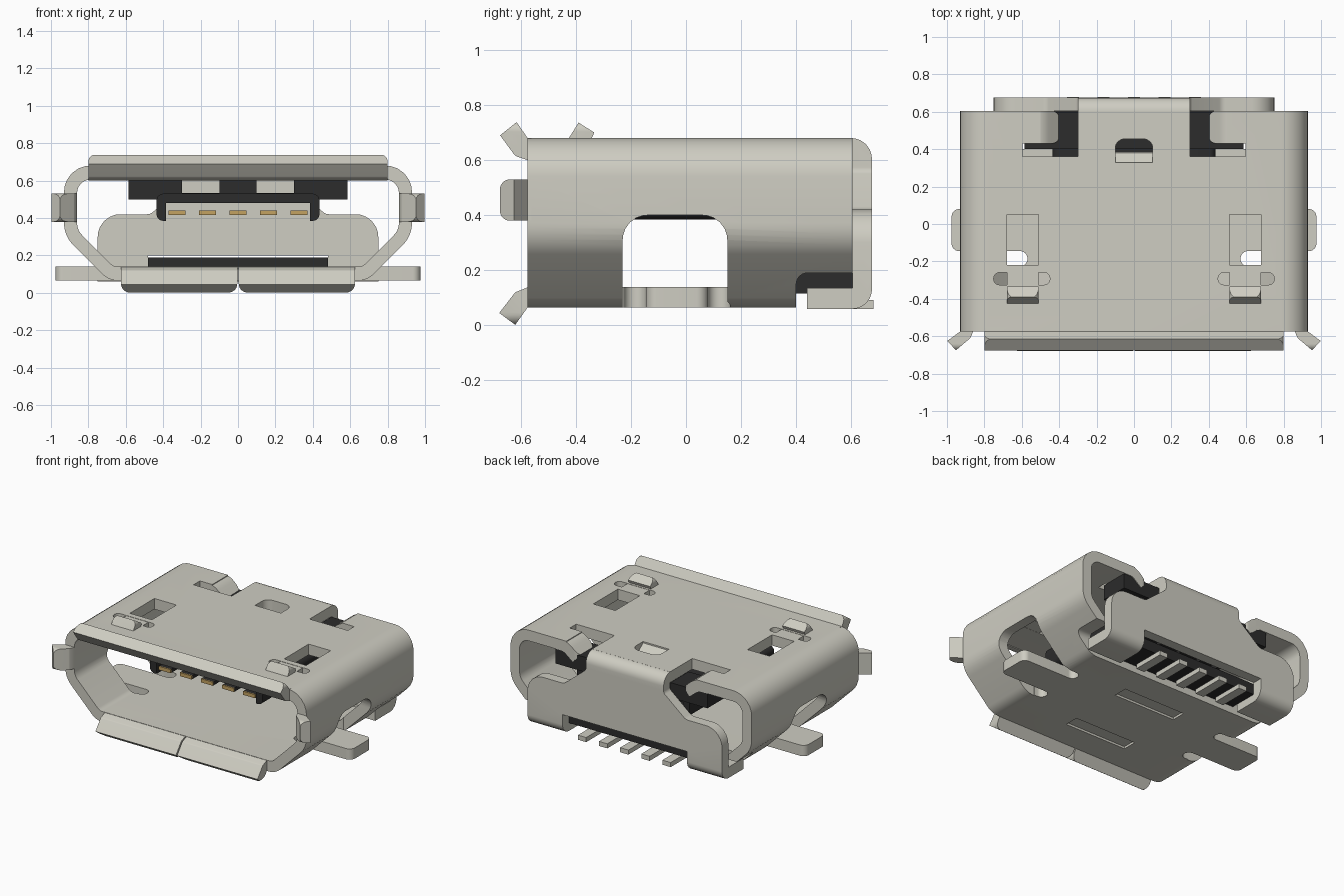
import bpy, bmesh, math
from mathutils import Vector

old = bpy.data.objects.get("Cube")
if old:
    bpy.data.objects.remove(old)


def material(name, rgb):
    m = bpy.data.materials.new(name)
    m.use_nodes = True
    m.diffuse_color = (*rgb, 1)
    m.node_tree.nodes["Principled BSDF"].inputs["Base Color"].default_value = (*rgb, 1)
    return m


METAL = material("warm_grey_metal", (0.62, 0.61, 0.54))
DARK = material("black_plastic", (0.025, 0.025, 0.025))
GOLD = material("gold_contact", (0.55, 0.36, 0.12))


def rounded(points, steps=6):
    """Points are (u, v) or (u, v, radius); corners with a radius become arcs."""
    out = []
    for i, p in enumerate(points):
        c = Vector(p[:2])
        if len(p) == 2:
            out.append(c)
            continue
        a = (Vector(points[i - 1][:2]) - c).normalized()
        b = (Vector(points[(i + 1) % len(points)][:2]) - c).normalized()
        half = a.angle(b) / 2
        mid = c + (a + b).normalized() * (p[2] / math.sin(half))
        s = c + a * (p[2] / math.tan(half)) - mid
        e = c + b * (p[2] / math.tan(half)) - mid
        for k in range(steps + 1):
            t = k / steps
            out.append(mid + (s * (1 - t) + e * t).normalized() * p[2])
    return out


def prism(name, points, axis, lo, hi, mat=METAL):
    """Extrude a 2D outline along x (y,z), y (x,z) or z (x,y)."""
    place = {"x": lambda u, v, w: (w, u, v),
             "y": lambda u, v, w: (u, w, v),
             "z": lambda u, v, w: (u, v, w)}[axis]
    bm = bmesh.new()
    pts = rounded(points)
    ends = [[bm.verts.new(place(p.x, p.y, w)) for p in pts] for w in (lo, hi)]
    bm.faces.new(ends[0])
    bm.faces.new(ends[1][::-1])
    for i in range(len(pts)):
        j = (i + 1) % len(pts)
        bm.faces.new((ends[0][i], ends[0][j], ends[1][j], ends[1][i]))
    bmesh.ops.recalc_face_normals(bm, faces=bm.faces)
    me = bpy.data.meshes.new(name)
    bm.to_mesh(me)
    bm.free()
    me.materials.append(mat)
    ob = bpy.data.objects.new(name, me)
    bpy.context.collection.objects.link(ob)
    return ob


def rect(u0, u1, v0, v1, r=0.0):
    pts = [(u0, v0), (u1, v0), (u1, v1), (u0, v1)]
    return [(*p, r) for p in pts] if r else pts


def box(name, x0, x1, y0, y1, z0, z1, mat=METAL):
    return prism(name, rect(x0, x1, y0, y1), "z", z0, z1, mat)


def combine(ob, other, operation="DIFFERENCE"):
    mod = ob.modifiers.new("cut", "BOOLEAN")
    mod.operation, mod.object, mod.solver = operation, other, "EXACT"
    bpy.context.view_layer.objects.active = ob
    bpy.ops.object.modifier_apply(modifier=mod.name)
    bpy.data.objects.remove(other)


def mirrored(half):
    return half + [(-p[0], *p[1:]) for p in reversed(half)]


def flip(points, s):
    return [(s * p[0], *p[1:]) for p in points]


def span(s, a, b):
    return sorted((s * a, s * b))


# Folded metal shell: D-shaped tube
shell = prism("shell", mirrored([(0.93, 0.68, 0.14), (0.93, 0.305, 0.16), (0.69, 0.065, 0.12)]),
              "y", -0.575, 0.605)
combine(shell, prism("bore", mirrored([(0.86, 0.605, 0.07), (0.86, 0.335, 0.09), (0.665, 0.14, 0.05)]),
                     "y", -0.8, 0.8))

# Floor stops short of the rear; shallow recesses under the floor
combine(shell, prism("rear_floor_cut", [(0.4, -0.1), (0.4, 0.19, 0.04), (0.8, 0.19), (0.8, -0.1)],
                     "x", -1.2, 1.2))
for y in (-0.33, 0.15):
    combine(shell, box("floor_recess", -0.24, 0.24, y - 0.05, y + 0.05, 0, 0.08))

# Small centre slot in the roof with its bent tongue
combine(shell, prism("roof_slot", [(-0.1, 0.33), (0.1, 0.33), (0.1, 0.455, 0.05), (-0.1, 0.455, 0.05)],
                     "z", 0.56, 0.8))
prism("roof_slot_tab", [(0.32, 0.678), (0.32, 0.607), (0.385, 0.607), (0.375, 0.635)], "x", -0.1, 0.1)

for s in (1, -1):
    side = "left" if s > 0 else "right"
    # Side window, with round-ended slots in the floor beside the solder tab
    combine(shell, prism("window", [(-0.23, -0.1), (0.15, -0.1), (0.15, 0.40, 0.09), (-0.23, 0.40, 0.09)],
                         "x", *span(s, 0.63, 1.2)))
    for y in (-0.225, 0.08):
        combine(shell, prism("floor_slot", rect(*span(s, 0.57, 0.72), y, y + 0.08, 0.038), "z", 0, 0.3))
    # Roof latch openings
    combine(shell, prism("latch_hole", rect(*span(s, 0.51, 0.68), -0.22, 0.05), "z", 0.56, 0.8))
    combine(shell, prism("latch_ears", rect(*span(s, 0.45, 0.75), -0.325, -0.26, 0.03), "z", 0.56, 0.8))
    # Rear roof notches
    combine(shell, prism("rear_notch", rect(*span(s, 0.30, 0.50), 0.36, 0.8), "z", 0.5, 0.8))
    combine(shell, prism("rear_slit", rect(*span(s, 0.40, 0.595), 0.36, 0.43), "z", 0.5, 0.8))

    # Solder tab standing out through the window
    outer = [(0.5, -0.145), (0.975, -0.145, 0.04), (0.975, 0.08, 0.04), (0.5, 0.08)]
    prism(side + "_mounting_tab", flip(outer, s), "z", 0.065, 0.14)
    # Latch strip and its raised tip
    box(side + "_latch_strip", *span(s, 0.51, 0.68), -0.34, -0.22, 0.606, 0.678)
    tip = prism(side + "_latch_tip", [(-0.455, 0.615), (-0.425, 0.68), (-0.39, 0.736), (-0.333, 0.70),
                                      (-0.37, 0.615)], "x", *span(s, 0.51, 0.68))
    combine(tip, prism("tip_outline", rect(*span(s, 0.51, 0.68), 0.5, 0.738, 0.035), "y", -0.6, -0.2),
            "INTERSECT")
    # Roof edge curled down beside the rear notch
    curl = prism(side + "_curled_edge", flip([(0.58, 0.68), (0.49, 0.68, 0.12), (0.40, 0.60), (0.45, 0.55),
                                              (0.52, 0.605, 0.06), (0.58, 0.605)], s), "y", 0.43, 0.605)
    combine(curl, prism("curl_outline", rect(*span(s, 0.40, 0.7), 0.43, 0.605, 0.04), "z", 0.4, 0.8),
            "INTERSECT")
    # Flared side lip
    lip = prism(side + "_side_lip", flip([(0.93, -0.56), (0.93, -0.575), (0.998, -0.625), (0.952, -0.675),
                                          (0.875, -0.61, 0.02), (0.86, -0.575), (0.86, -0.56)], s),
                "z", 0.3, 0.6)
    combine(lip, prism("lip_outline", rect(-0.675, -0.4, 0.38, 0.53, 0.035), "x", -1.2, 1.2), "INTERSECT")
    # Flared lower lip
    lip = prism(side + "_lower_lip", [(-0.56, 0.138), (-0.575, 0.138, 0.01), (-0.62, 0.12, 0.02),
                                      (-0.678, 0.045), (-0.62, 0.002), (-0.575, 0.065), (-0.56, 0.065)],
                "x", *span(s, 0, 0.7))
    combine(lip, prism("lip_outline", rect(*span(s, 0.004, 0.625), 0.002, 0.3, 0.045), "y", -0.8, -0.4),
            "INTERSECT")

# Flared upper lip
lip = prism("upper_lip", [(-0.56, 0.68), (-0.575, 0.68), (-0.615, 0.738), (-0.675, 0.69),
                          (-0.62, 0.615, 0.03), (-0.575, 0.6), (-0.56, 0.6)], "x", -0.9, 0.9)
combine(lip, prism("lip_outline", rect(-0.80, 0.80, 0.4, 0.738, 0.035), "y", -0.8, -0.4), "INTERSECT")

# Back plate bent from the roof, with feet folded under
back = prism("back_plate", [(0.59, 0.68), (0.675, 0.68, 0.075), (0.675, 0.06, 0.07), (0.44, 0.06),
                            (0.44, 0.135), (0.605, 0.135), (0.605, 0.605), (0.59, 0.605)], "x", -0.8, 0.8)
outline = mirrored([(0.30, 0.75), (0.30, 0.56, 0.03), (0.47, 0.42, 0.05), (0.75, 0.42, 0.12),
                    (0.75, -0.1), (0.48, -0.1), (0.48, 0.2)])
combine(back, prism("back_outline", outline, "y", 0.3, 0.8), "INTERSECT")

# Plastic insert: notched rear block, hollow tongue, lower bar
block = box("insert_block", -0.585, 0.585, 0.40, 0.60, 0.50, 0.604, DARK)
for s in (1, -1):
    combine(block, box("block_slot", *span(s, 0.10, 0.30), 0.3, 0.7, 0.535, 0.7, DARK))
tongue = prism("insert_tongue", rect(-0.435, 0.435, 0.385, 0.53, 0.035), "y", -0.35, 0.58, DARK)
combine(tongue, prism("tongue_hollow", rect(-0.385, 0.385, 0.3, 0.48), "y", -0.5, 0.7, DARK))
box("insert_lower_bar", -0.48, 0.48, 0.40, 0.604, 0.115, 0.19, DARK)

# Contact fingers with gold tips, and solder pins
for i in range(-2, 3):
    x = i * 0.163
    box("contact_finger", x - 0.046, x + 0.046, -0.335, 0.56, 0.415, 0.44, DARK)
    box("contact_tip", x - 0.046, x + 0.046, -0.343, -0.335, 0.415, 0.44, GOLD)
    box("solder_pin", x - 0.032, x + 0.032, 0.45, 0.68, 0.06, 0.092)

# Smooth the bends, keep edges sharp
for ob in bpy.context.scene.objects:
    if ob.type == "MESH":
        bpy.ops.object.select_all(action="DESELECT")
        ob.select_set(True)
        bpy.context.view_layer.objects.active = ob
        bpy.ops.object.shade_smooth_by_angle(angle=math.radians(30))
